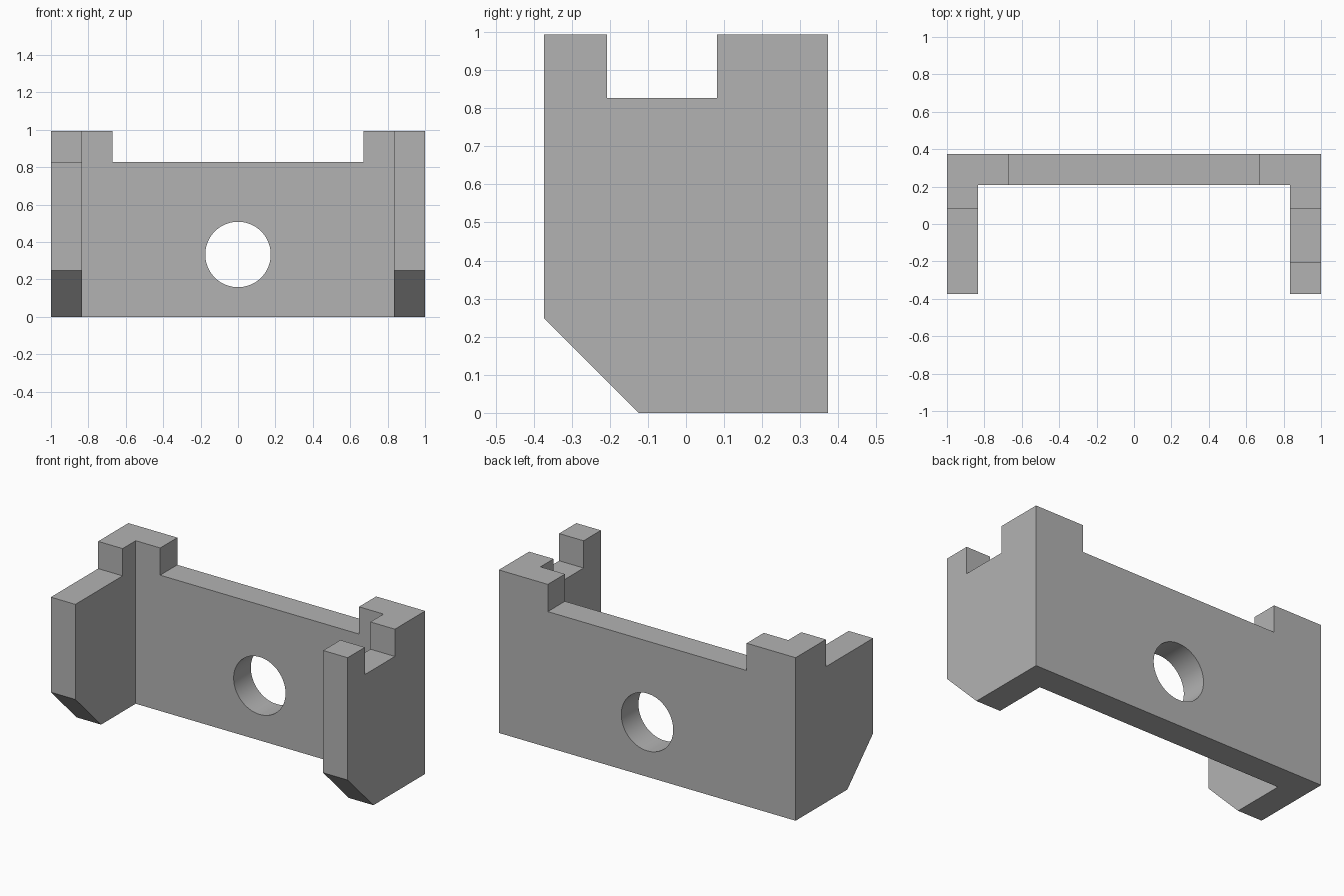
import bpy
import bmesh
import math
from mathutils import Matrix, Vector

cube = bpy.data.objects.get("Cube")
if cube:
    bpy.data.objects.remove(cube, do_unlink=True)

grey = bpy.data.materials.new("plain_grey")
grey.use_nodes = True
colour = (0.45, 0.45, 0.45, 1)
grey.diffuse_color = colour
grey.node_tree.nodes["Principled BSDF"].inputs["Base Color"].default_value = colour

HALF_W, HALF_D, HEIGHT = 1.0, 0.373, 0.993
WALL = 0.165                      # wall thickness
STEP = 0.827                      # height of the lowered edges
INNER_X = HALF_W - WALL
INNER_Y = HALF_D - WALL


def finish(name, bm):
    bmesh.ops.recalc_face_normals(bm, faces=bm.faces)
    mesh = bpy.data.meshes.new(name)
    bm.to_mesh(mesh)
    bm.free()
    mesh.materials.append(grey)
    obj = bpy.data.objects.new(name, mesh)
    bpy.context.collection.objects.link(obj)
    return obj


def prism(name, points, direction):
    """Extrude a closed outline along a direction."""
    bm = bmesh.new()
    face = bm.faces.new([bm.verts.new(p) for p in points])
    ext = bmesh.ops.extrude_face_region(bm, geom=[face], use_keep_orig=True)
    moved = [g for g in ext["geom"] if isinstance(g, bmesh.types.BMVert)]
    bmesh.ops.translate(bm, verts=moved, vec=Vector(direction))
    return finish(name, bm)


def notch(name, x0, x1, y0, y1):
    """Box cutter that lowers the top edge to the step height."""
    outline = [(x0, y0, STEP), (x1, y0, STEP), (x1, y1, STEP), (x0, y1, STEP)]
    return prism(name, outline, (0, 0, 0.5))


# U-shaped bracket: back wall with two arms reaching forward
plan = [(-HALF_W, HALF_D), (-HALF_W, -HALF_D), (-INNER_X, -HALF_D), (-INNER_X, INNER_Y)]
plan += [(-x, y) for x, y in reversed(plan)]
bracket = prism("bracket", [(x, y, 0) for x, y in plan], (0, 0, HEIGHT))

# Lowered edges of the back wall and the two different arms
cutters = [
    notch("wall_notch", -0.67, 0.67, 0.1, 0.5),
    notch("left_arm_notch", 0.75, 1.1, -0.207, 0.082),
    notch("right_arm_notch", -1.1, -0.75, -0.5, 0.082),
]

# Sloped lower front corners of the arms
slope = [(-0.475, 0.35), (-0.025, -0.1), (-0.475, -0.1)]
cutters.append(prism("arm_slope", [(-1.1, y, z) for y, z in slope], (2.2, 0, 0)))

# Round hole through the back wall
bm = bmesh.new()
bmesh.ops.create_cone(
    bm, cap_ends=True, segments=64, radius1=0.175, radius2=0.175, depth=0.6,
    matrix=Matrix.Translation((0, 0.3, 0.333)) @ Matrix.Rotation(math.pi / 2, 4, "X"))
cutters.append(finish("wall_hole", bm))

bpy.ops.object.select_all(action="DESELECT")
bracket.select_set(True)
bpy.context.view_layer.objects.active = bracket
for cutter in cutters:
    cutter.hide_render = True
    mod = bracket.modifiers.new(cutter.name, "BOOLEAN")
    mod.operation = "DIFFERENCE"
    mod.solver = "EXACT"
    mod.object = cutter
    bpy.ops.object.modifier_apply(modifier=mod.name)
    bpy.data.objects.remove(cutter, do_unlink=True)

bpy.ops.object.shade_smooth_by_angle(angle=math.radians(30))
